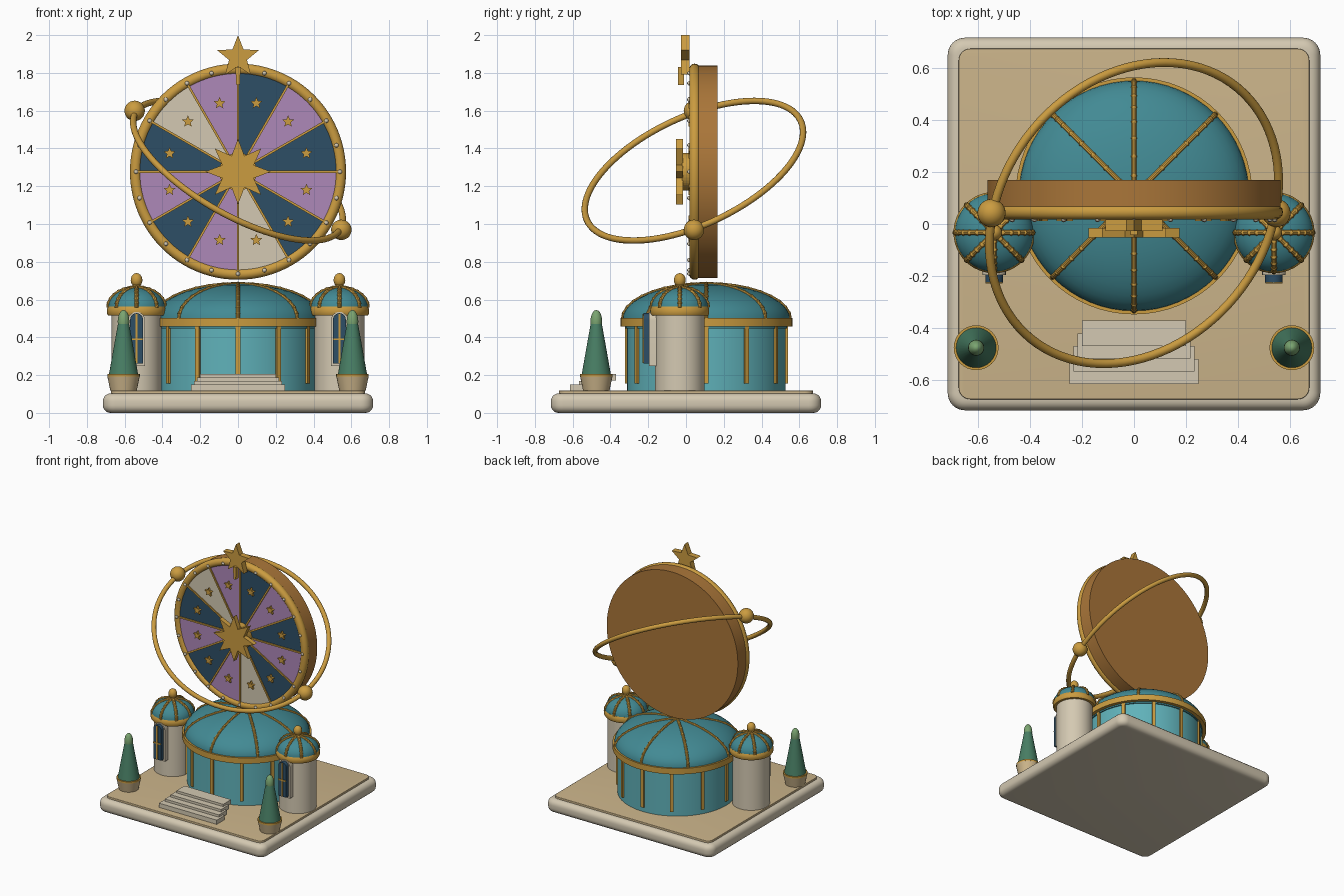
import bpy, bmesh, math
from math import sin, cos, pi, radians
from mathutils import Vector, Matrix

cube = bpy.data.objects.get("Cube")
if cube:
    bpy.data.objects.remove(cube)


def material(name, *rgb):
    lin = [((c / 255 + 0.055) / 1.055) ** 2.4 for c in rgb] + [1]
    m = bpy.data.materials.new(name)
    m.use_nodes = True
    m.diffuse_color = lin
    m.node_tree.nodes["Principled BSDF"].inputs["Base Color"].default_value = lin
    return m


GOLD = material("gold", 203, 156, 64)
BROWN = material("brown", 170, 118, 57)
CREAM = material("cream", 212, 201, 178)
TAN = material("tan", 203, 180, 138)
TEAL = material("light teal", 96, 178, 186)
DOME = material("deep teal", 66, 138, 148)
NAVY = material("navy", 45, 78, 102)
PURPLE = material("purple", 174, 136, 184)
GREEN = material("green", 72, 126, 100)
LEAF = material("light green", 122, 164, 112)


def finish(name, bm, *mats, smooth=True):
    bmesh.ops.recalc_face_normals(bm, faces=bm.faces)
    me = bpy.data.meshes.new(name)
    bm.to_mesh(me)
    bm.free()
    for m in mats:
        me.materials.append(m)
    if smooth:
        me.shade_smooth()
        me.set_sharp_from_angle(angle=radians(35))
    ob = bpy.data.objects.new(name, me)
    bpy.context.collection.objects.link(ob)
    return ob


def lathe(name, mat, profile, at=(0, 0), steps=48):
    """Turn (radius, height) points round a vertical axis."""
    bm = bmesh.new()
    vs = [bm.verts.new((at[0] + r, at[1], z)) for r, z in profile]
    es = [bm.edges.new(p) for p in zip(vs, vs[1:])]
    bmesh.ops.spin(bm, geom=vs + es, cent=(*at, 0), axis=(0, 0, 1),
                   angle=2 * pi, steps=steps, use_merge=True)
    bmesh.ops.remove_doubles(bm, verts=bm.verts, dist=1e-5)
    return finish(name, bm, mat)


def prism(bm, pts, y0, y1, index=0):
    """Extrude an outline in the xz plane from y0 to y1."""
    face = bm.faces.new([bm.verts.new((x, y0, z)) for x, z in pts])
    face.material_index = index
    res = bmesh.ops.extrude_face_region(bm, geom=[face], use_keep_orig=True)["geom"]
    new = [v for v in res if isinstance(v, bmesh.types.BMVert)]
    bmesh.ops.translate(bm, verts=new, vec=(0, y1 - y0, 0))
    for v in new:
        for f in v.link_faces:
            f.material_index = index


def box(bm, x, y, z, rot=None):
    size = Vector((x[1] - x[0], y[1] - y[0], z[1] - z[0]))
    mid = Vector((x[0] + x[1], y[0] + y[1], z[0] + z[1])) / 2
    m = Matrix.Translation(mid) @ Matrix.Diagonal((*size, 1))
    bmesh.ops.create_cube(bm, size=1, matrix=(rot or Matrix()) @ m)


def rod(bm, a, b, r, sides=10):
    a, b = Vector(a), Vector(b)
    m = Matrix.Translation((a + b) / 2) @ (b - a).to_track_quat('Z', 'Y').to_matrix().to_4x4()
    bmesh.ops.create_cone(bm, cap_ends=True, segments=sides, radius1=r, radius2=r,
                          depth=(b - a).length, matrix=m)


def ball(bm, at, r, seg=20, stretch=1):
    bmesh.ops.create_uvsphere(bm, u_segments=seg, v_segments=seg // 2, radius=r,
                              matrix=Matrix.Translation(at) @ Matrix.Diagonal((1, 1, stretch, 1)))


def torus(name, mat, major, minor, at, normal):
    q = Vector(normal).to_track_quat('Z', 'Y')
    bpy.ops.mesh.primitive_torus_add(major_radius=major, minor_radius=minor, major_segments=96,
                                     minor_segments=14, location=at, rotation=q.to_euler())
    ob = bpy.context.object
    ob.name = name
    ob.data.materials.append(mat)
    ob.data.shade_smooth()


def star(n, cx, cz, outer, inner):
    return [(cx + (inner if i % 2 else outer) * sin(pi * i / n),
             cz + (inner if i % 2 else outer) * cos(pi * i / n)) for i in range(2 * n)]


def slab(name, mat, half, z0, z1, corner, edge):
    bm = bmesh.new()
    box(bm, (-half, half), (-half, half), (z0, z1))
    up = [e for e in bm.edges if abs(e.verts[0].co.z - e.verts[1].co.z) > 0.001]
    bmesh.ops.bevel(bm, geom=up, offset=corner, segments=8, profile=0.5, affect='EDGES')
    rim = [e for e in bm.edges if abs(e.verts[0].co.z - e.verts[1].co.z) < 0.001]
    bmesh.ops.bevel(bm, geom=rim, offset=edge, segments=5, profile=0.5, affect='EDGES')
    return finish(name, bm, mat)


def dome(name, at, r, z, h, rib, parts):
    """Flattened dome with eight jointed ribs."""
    arc = [(r * cos(i * pi / 24), z + h * sin(i * pi / 24)) for i in range(12)] + [(0, z + h)]
    lathe(name, DOME, arc, at, 64)
    bm = bmesh.new()
    for k in range(8):
        a = k * pi / 4
        pts = []
        for i in range(parts + 1):
            t = i * pi / 2 / parts
            pts.append(Vector((at[0] + r * cos(t) * cos(a), at[1] + r * cos(t) * sin(a), z + h * sin(t))))
        for p, q in zip(pts, pts[1:]):
            rod(bm, p, q, rib)
            ball(bm, q, rib * 1.2, 8)
    finish(name + "_ribs", bm, GOLD)


# Base
slab("base", CREAM, 0.715, 0, 0.103, 0.065, 0.04)
slab("courtyard", TAN, 0.673, 0.09, 0.118, 0.045, 0.004)

# Main hall
HALL = (0, 0.108)
lathe("hall_wall", TEAL, [(0, 0.115), (0.42, 0.115), (0.42, 0.455), (0, 0.455)], HALL, 64)
lathe("hall_eave", DOME, [(0, 0.447), (0.428, 0.447), (0.428, 0.47), (0, 0.47)], HALL, 64)
lathe("hall_cornice", GOLD, [(0.41, 0.458), (0.455, 0.458), (0.455, 0.503), (0.41, 0.503)], HALL, 64)
dome("hall_dome", HALL, 0.443, 0.495, 0.188, 0.01, 9)
bm = bmesh.new()
for i in range(12):
    turn = Matrix.Translation((*HALL, 0)) @ Matrix.Rotation(i * pi / 6, 4, 'Z')
    box(bm, (-0.012, 0.012), (-0.432, -0.41), (0.155, 0.46), turn)
finish("hall_pillars", bm, GOLD, smooth=False)

# Entrance steps
bm = bmesh.new()
for i in range(4):
    w, y, z = 0.248 - 0.016 * i, -0.615 + 0.049 * i, 0.118 + 0.018 * i
    box(bm, (-w, w), (y, y + 0.097), (z, z + 0.033))
finish("steps", bm, CREAM, smooth=False)


def arch(x, w, z0, z1):
    top = z1 - w
    return [(x - w, z0), (x + w, z0)] + [
        (x + w * cos(i * pi / 12), top + w * sin(i * pi / 12)) for i in range(13)]


# Towers, windows and potted trees on both sides
for side, s in (("right", -1), ("left", 1)):
    x, y = 0.537 * s, -0.033
    lathe(side + "_tower", CREAM, [(0, 0.118), (0.132, 0.118), (0.132, 0.52), (0, 0.52)], (x, y))
    lathe(side + "_tower_cornice", GOLD,
          [(0, 0.515), (0.15, 0.515), (0.156, 0.525), (0.156, 0.55), (0.15, 0.562), (0, 0.562)], (x, y))
    dome(side + "_tower_dome", (x, y), 0.15, 0.558, 0.106, 0.0105, 7)
    bm = bmesh.new()
    ball(bm, (x, y, 0.703), 0.031, 20, 1.2)
    rod(bm, (x, y, 0.65), (x, y, 0.68), 0.022, 16)
    finish(side + "_finial", bm, GOLD)

    bm = bmesh.new()
    prism(bm, arch(x, 0.045, 0.247, 0.535), -0.195, -0.14)
    finish(side + "_window_frame", bm, CREAM)
    bm = bmesh.new()
    prism(bm, arch(x, 0.034, 0.262, 0.528), -0.224, -0.19)
    finish(side + "_window", bm, NAVY)
    bm = bmesh.new()
    box(bm, (x - 0.005, x + 0.005), (-0.229, -0.22), (0.265, 0.523))
    box(bm, (x - 0.033, x + 0.033), (-0.229, -0.22), (0.385, 0.395))
    finish(side + "_window_bars", bm, GOLD, smooth=False)

    tree = (0.606 * s, -0.475)
    lathe(side + "_pot", TAN, [(0, 0.118), (0.07, 0.118), (0.086, 0.195), (0, 0.195)], tree, 32)
    lathe(side + "_pot_rim", GOLD, [(0, 0.193), (0.086, 0.193), (0.086, 0.206), (0, 0.206)], tree, 32)
    lathe(side + "_tree", GREEN, [(0, 0.205), (0.077, 0.205), (0.03, 0.47), (0, 0.48)], tree, 32)
    bm = bmesh.new()
    ball(bm, (*tree, 0.483), 0.031, 20, 2)
    finish(side + "_tree_tip", bm, LEAF)

# Wheel
CZ = 1.277
bm = bmesh.new()
rod(bm, (0, 0.04, CZ), (0, 0.168, CZ), 0.563, 96)
finish("wheel_body", bm, BROWN)
torus("wheel_rim", GOLD, 0.543, 0.029, (0, 0.046, CZ), (0, 1, 0))

order = "NPNPNCPNPNCP"
bm = bmesh.new()
for i, c in enumerate(order):
    arc = [radians(30 * i + 5 * k) for k in range(7)]
    prism(bm, [(0, CZ)] + [(0.53 * sin(a), CZ + 0.53 * cos(a)) for a in arc], 0.03, 0.045, "NPC".index(c))
finish("wheel_panels", bm, NAVY, PURPLE, CREAM, smooth=False)

spokes, stars, rivets = bmesh.new(), bmesh.new(), bmesh.new()
for i in range(12):
    turn = Matrix.Translation((0, 0, CZ)) @ Matrix.Rotation(i * pi / 6, 4, 'Y')
    box(spokes, (-0.006, 0.006), (0.022, 0.035), (0.05, 0.53), turn)
    a = radians(30 * i + 15)
    prism(stars, star(5, 0.375 * sin(a), CZ + 0.375 * cos(a), 0.033, 0.015), 0.012, 0.032)
for i in range(24):
    a = i * pi / 12
    ball(rivets, (0.54 * sin(a), 0.018, CZ + 0.54 * cos(a)), 0.012, 10)
finish("wheel_spokes", spokes, GOLD, smooth=False)
finish("wheel_stars", stars, GOLD, smooth=False)
finish("wheel_rivets", rivets, CREAM)

# Hub star, top star and pointer
bm = bmesh.new()
rod(bm, (0, -0.02, CZ), (0, 0.035, CZ), 0.1, 40)
prism(bm, star(8, 0, CZ, 0.174, 0.09), -0.052, -0.016)
finish("hub_star", bm, GOLD, smooth=False)
bm = bmesh.new()
prism(bm, star(5, 0, 1.884, 0.116, 0.05), -0.026, 0.018)
finish("top_star", bm, GOLD, smooth=False)
bm = bmesh.new()
prism(bm, [(-0.014, 1.83), (-0.009, 1.735), (0.009, 1.735), (0.014, 1.83)], -0.042, -0.01)
finish("pointer", bm, GOLD, smooth=False)

# Tilted orbit ring with two balls
torus("orbit_ring", GOLD, 0.624, 0.017, (0, 0.042, CZ + 0.005), (0.457, -0.377, 0.806))
bm = bmesh.new()
for s in (-1, 1):
    ball(bm, (0.547 * s, 0.042, CZ + 0.007 - 0.315 * s), 0.054, 28)
finish("orbit_balls", bm, GOLD)
